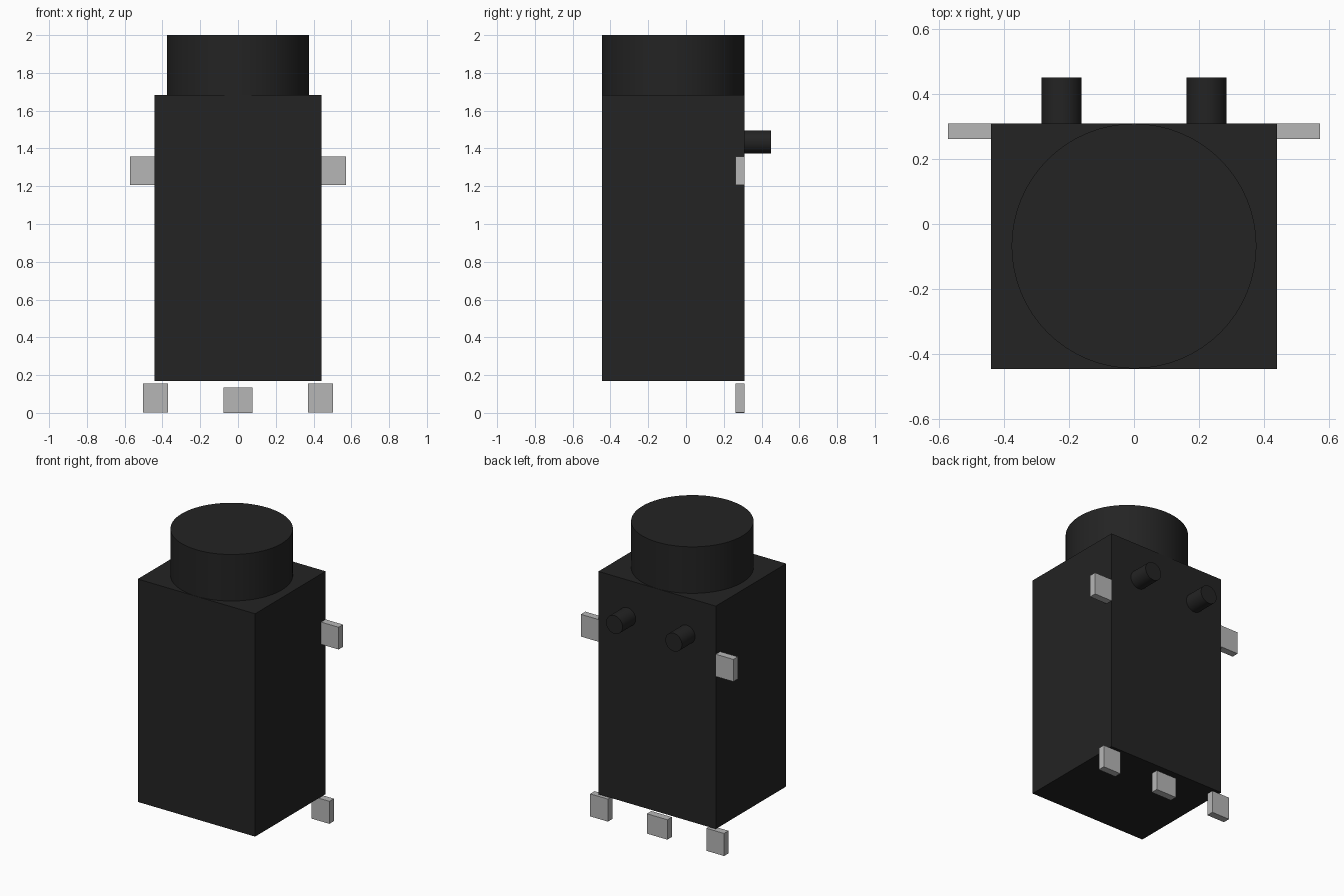
import bpy, math

# Clear the default cube only
cube = bpy.data.objects.get("Cube")
if cube:
    bpy.data.objects.remove(cube, do_unlink=True)


def make_material(name, value):
    mat = bpy.data.materials.new(name)
    mat.use_nodes = True
    colour = (value, value, value, 1.0)
    mat.diffuse_color = colour
    mat.node_tree.nodes["Principled BSDF"].inputs["Base Color"].default_value = colour
    return mat


black = make_material("matte black", 0.017)
grey = make_material("light grey", 0.47)


def box(name, x, y, z, mat):
    """Box from (min, max) ranges along each axis."""
    ranges = (x, y, z)
    bpy.ops.mesh.primitive_cube_add(size=1, location=[(a + b) / 2 for a, b in ranges])
    obj = bpy.context.object
    obj.name = name
    obj.scale = [b - a for a, b in ranges]
    bpy.ops.object.transform_apply(location=False, rotation=False, scale=True)
    obj.data.materials.append(mat)
    return obj


def cylinder(name, radius, depth, location, mat, rotation=(0, 0, 0), sides=64):
    bpy.ops.mesh.primitive_cylinder_add(vertices=sides, radius=radius, depth=depth,
                                        location=location, rotation=rotation)
    obj = bpy.context.object
    obj.name = name
    obj.data.materials.append(mat)
    bpy.ops.object.shade_smooth_by_angle(angle=math.radians(30))
    return obj


BACK = 0.31
TAB_Y = (0.262, BACK)

# Main housing and round cap
box("body", (-0.441, 0.441), (-0.446, BACK), (0.17, 1.684), black)
cylinder("top_cap", 0.377, 0.316, (0, -0.068, 1.842), black)

# Mirrored rear pegs and mounting tabs
for side, s in (("left", 1), ("right", -1)):
    cylinder(side + "_rear_peg", 0.062, 0.141, (s * 0.223, BACK + 0.0705, 1.434),
             black, rotation=(math.pi / 2, 0, 0), sides=32)
    for part, inner, outer, z in (("upper_tab", 0.439, 0.573, (1.206, 1.357)),
                                  ("lower_tab", 0.37, 0.503, (0.003, 0.156))):
        box(f"{side}_{part}", sorted((s * inner, s * outer)), TAB_Y, z, grey)

# Middle bottom tab
box("middle_lower_tab", (-0.077, 0.077), TAB_Y, (0.0, 0.135), grey)
